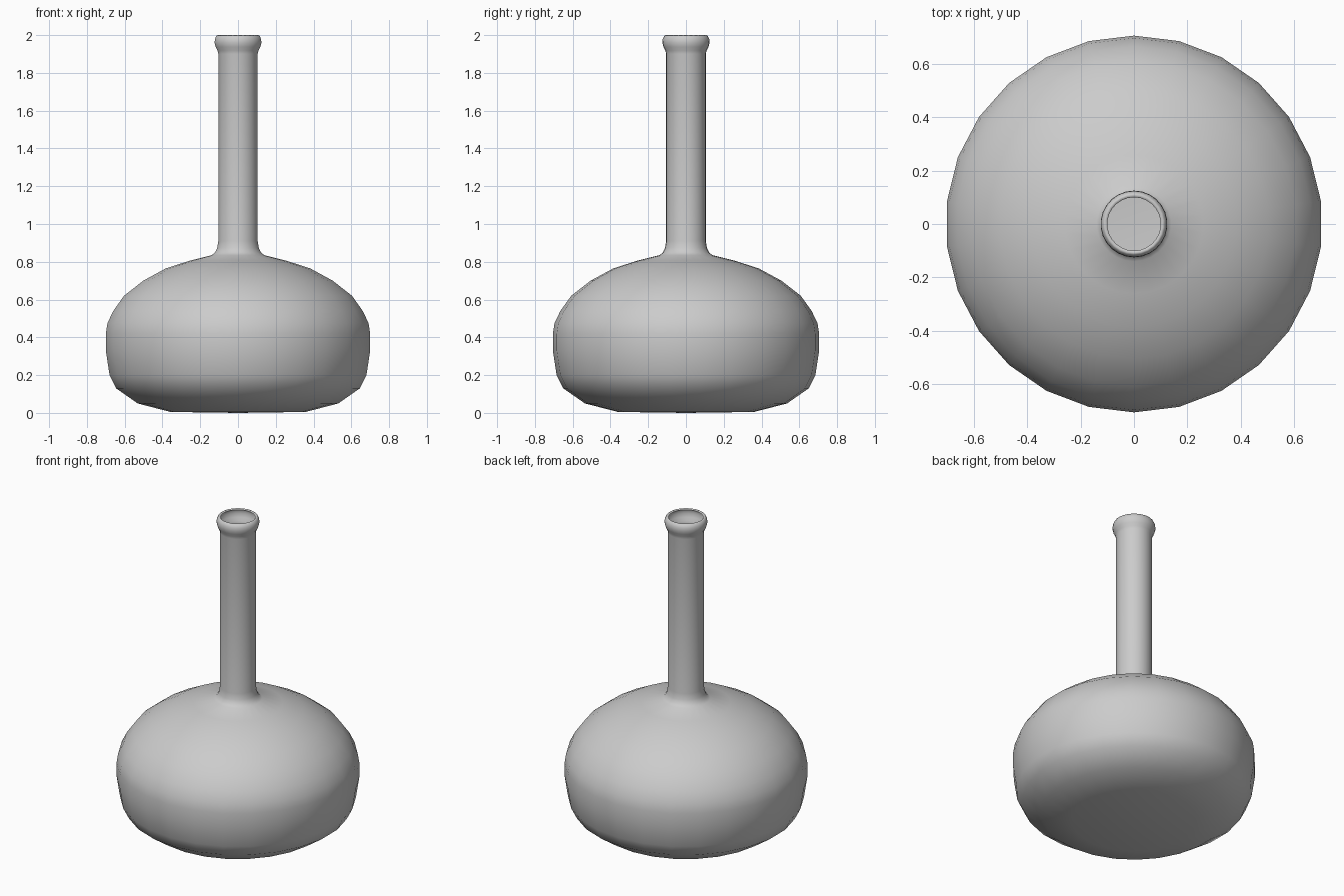
import bpy, bmesh
from math import sin, cos, pi

if "Cube" in bpy.data.objects:
    bpy.data.objects.remove(bpy.data.objects["Cube"])

SIDES = 26


def lathe(name, profile):
    """Revolve (radius, z) points about z; profile runs bottom to top from the axis."""
    bm = bmesh.new()
    centre = bm.verts.new((0, 0, profile[0][1]))
    rings = []
    for r, z in profile[1:]:
        rings.append([bm.verts.new((r * sin(2 * pi * i / SIDES),
                                    -r * cos(2 * pi * i / SIDES), z))
                      for i in range(SIDES)])
    for i in range(SIDES):
        j = (i + 1) % SIDES
        bm.faces.new((centre, rings[0][j], rings[0][i]))
        for a, b in zip(rings, rings[1:]):
            bm.faces.new((a[i], a[j], b[j], b[i]))
    for f in bm.faces:
        f.smooth = True
    mesh = bpy.data.meshes.new(name)
    bm.to_mesh(mesh)
    bm.free()
    obj = bpy.data.objects.new(name, mesh)
    bpy.context.collection.objects.link(obj)
    return obj


# Squat body
body = [(0, 0), (0.36, 0.005), (0.535, 0.05), (0.65, 0.13), (0.685, 0.2),
        (0.705, 0.33), (0.705, 0.42), (0.696, 0.476), (0.665, 0.54),
        (0.608, 0.62), (0.505, 0.70), (0.385, 0.765), (0.26, 0.805)]
# Shoulder fillet and long neck
neck = [(0.14, 0.835), (0.122, 0.85), (0.111, 0.873), (0.105, 0.91), (0.105, 1.90)]
# Rolled lip around the open mouth
lip = [(0.109, 1.918), (0.119, 1.937), (0.125, 1.96), (0.123, 1.98),
       (0.115, 1.996), (0.107, 2.0), (0.100, 1.993)]

lathe("bottle", body + neck + lip)
